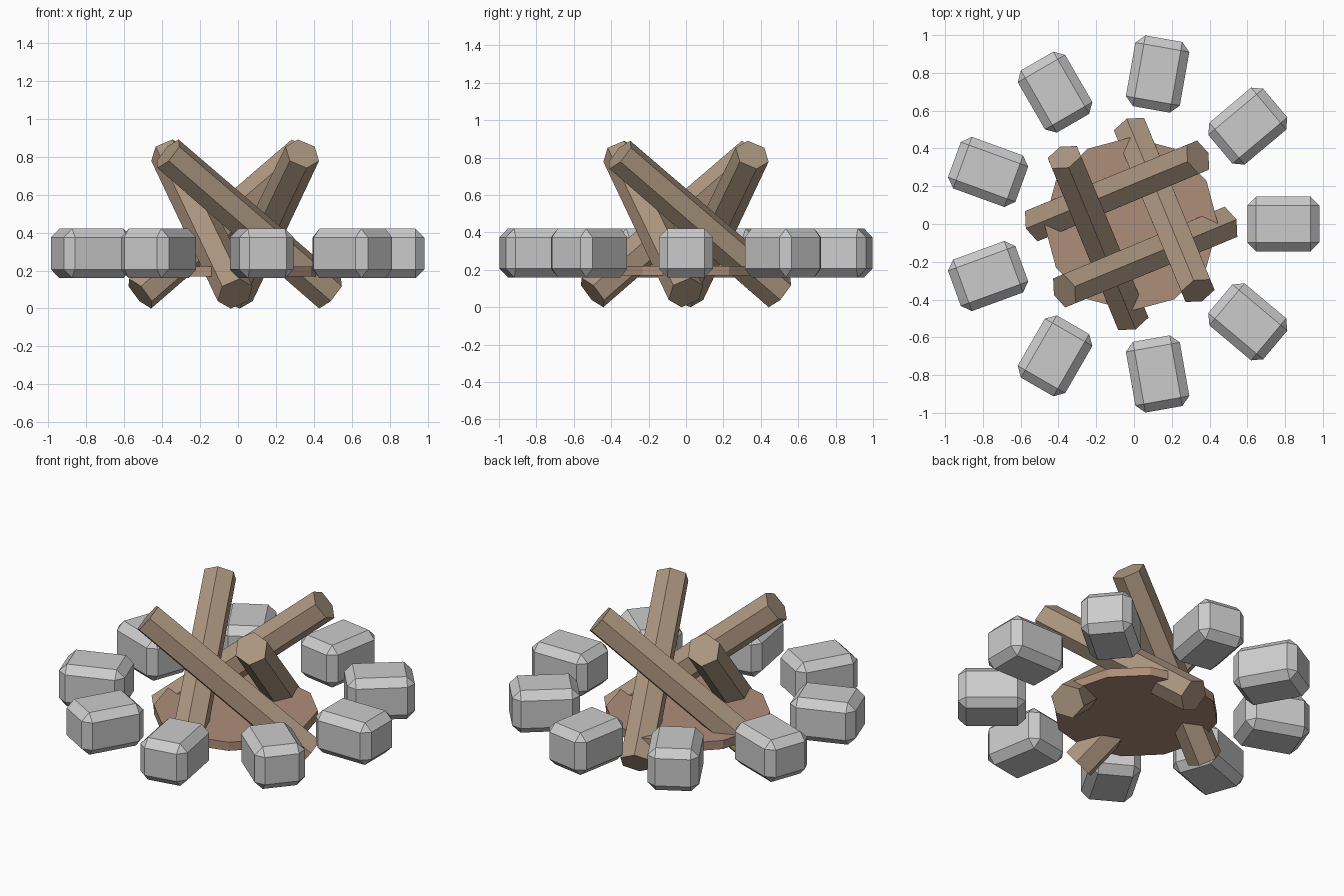
import bpy
from math import cos, sin, pi, radians
from mathutils import Vector, Matrix

if "Cube" in bpy.data.objects:
    bpy.data.objects.remove(bpy.data.objects["Cube"])

SHIFT = -0.015  # centres the nine-stone ring on x


def material(name, colour):
    mat = bpy.data.materials.new(name)
    mat.diffuse_color = (*colour, 1)
    mat.use_nodes = True
    mat.node_tree.nodes["Principled BSDF"].inputs["Base Color"].default_value = mat.diffuse_color
    return mat


wood = material("wood", (0.42, 0.31, 0.22))
earth = material("earth", (0.42, 0.27, 0.19))


def polar(radius, degrees, z):
    a = radians(degrees)
    return Vector((radius * cos(a) + SHIFT, radius * sin(a), z))


# Ring of chamfered stones
for i in range(9):
    angle = 40 * i
    bpy.ops.mesh.primitive_cube_add(size=1)
    stone = bpy.context.object
    stone.name = f"stone_{i + 1}"
    stone.data.transform(Matrix.Diagonal((0.38, 0.29, 0.26, 1)))
    stone.location = polar(0.806, angle, 0.29)
    stone.rotation_euler.z = radians(angle)
    bevel = stone.modifiers.new("chamfer", 'BEVEL')
    bevel.width = 0.046
    bevel.segments = 1

# Low round fire bed
bpy.ops.mesh.primitive_cylinder_add(vertices=12, radius=0.46, depth=0.053,
                                    location=(SHIFT, 0, 0.195))
bed = bpy.context.object
bed.name = "fire_bed"
bed.data.materials.append(earth)

# Four leaning six-sided logs in a pinwheel, one ridge facing up
for i in range(4):
    low = polar(0.5, 90 * i, 0.078)
    high = polar(0.5, 90 * i - 135, 0.815)
    axis = (high - low).normalized()
    side = Vector((0, 0, 1)).cross(axis).normalized()
    ridge = axis.cross(side)
    bpy.ops.mesh.primitive_cone_add(vertices=6, radius1=0.1, radius2=0.096,
                                    depth=(high - low).length)
    log = bpy.context.object
    log.name = f"log_{i + 1}"
    # primitive has a corner on its local y axis, which becomes the ridge
    frame = Matrix((-side, ridge, axis)).transposed()
    if frame.determinant() < 0:
        frame = Matrix((side, ridge, axis)).transposed()
    log.matrix_world = Matrix.Translation((low + high) / 2) @ frame.to_4x4()
    log.data.materials.append(wood)
